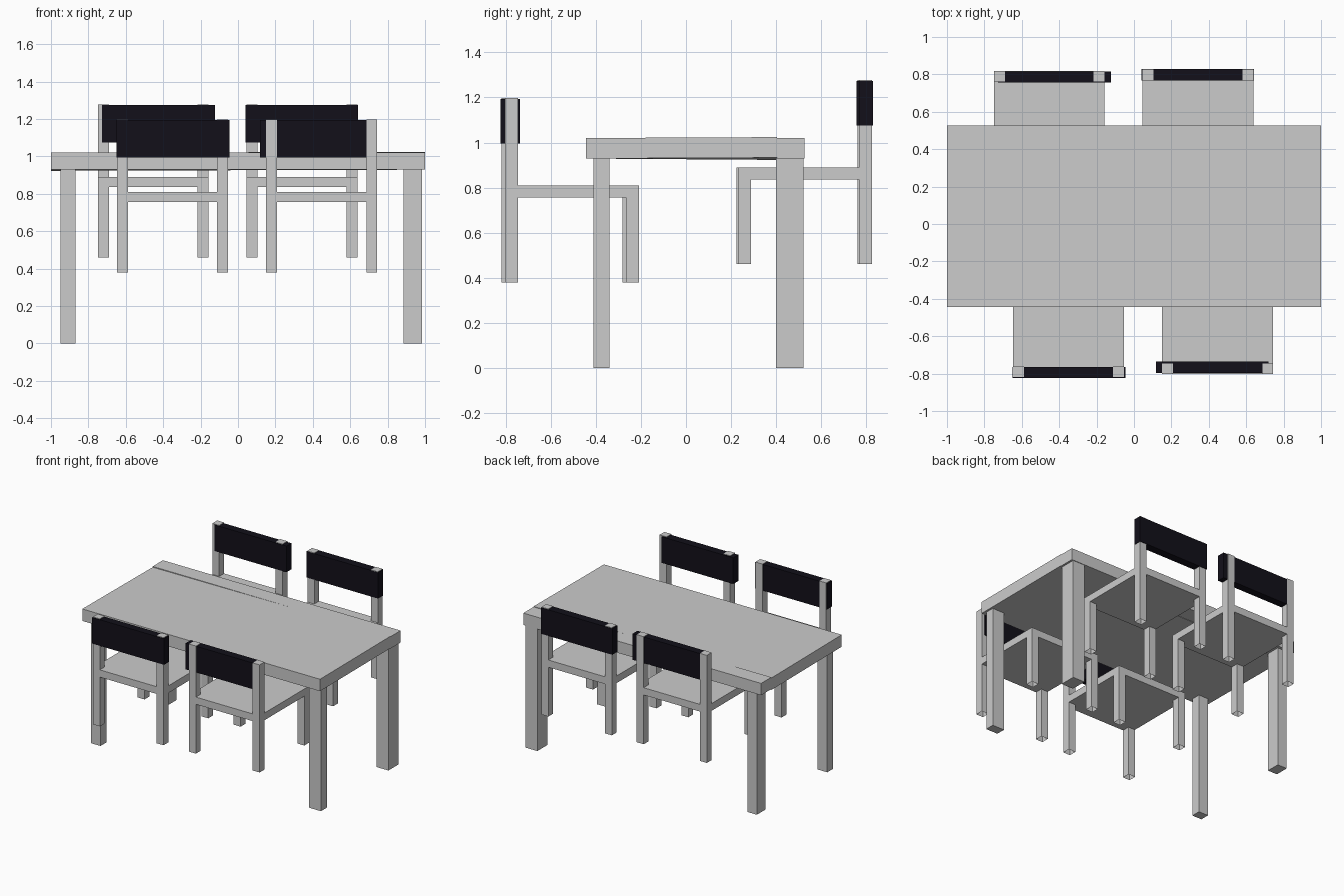
import bpy, bmesh

if "Cube" in bpy.data.objects:
    bpy.data.objects.remove(bpy.data.objects["Cube"])

black = bpy.data.materials.new("black_panel")
black.diffuse_color = (0.006, 0.005, 0.01, 1)
black.use_nodes = True
black.node_tree.nodes["Principled BSDF"].inputs["Base Color"].default_value = black.diffuse_color


def box(name, x, y, z, material=None, open_bottom=False, lift=None):
    """Axis-aligned box from (min, max) pairs; lift(x, y) optionally offsets z."""
    bm = bmesh.new()
    bmesh.ops.create_cube(bm, size=1)
    for v in bm.verts:
        v.co = [r[0] + (c + 0.5) * (r[1] - r[0]) for r, c in zip((x, y, z), v.co)]
        if lift:
            v.co.z += lift(v.co.x, v.co.y)
    if open_bottom:
        bottom = min(bm.faces, key=lambda f: f.calc_center_median().z)
        bmesh.ops.delete(bm, geom=[bottom], context='FACES_ONLY')
    mesh = bpy.data.meshes.new(name)
    bm.to_mesh(mesh)
    bm.free()
    ob = bpy.data.objects.new(name, mesh)
    bpy.context.collection.objects.link(ob)
    if material:
        mesh.materials.append(material)
    return ob


# Table top: a slightly warped main board and a narrow rear plank
def warp(x, y):
    return 0.005 * (x - 0.2) if y > 0 else 0.0


box("table_top_main", (-1, 1), (-0.443, 0.403), (0.929, 1.02), lift=warp)
box("table_top_plank", (-1, 1), (0.403, 0.526), (0.93, 1.02))

# Table legs, each of its own thickness
for name, x, y in [
    ("front_left", (-0.95, -0.87), (-0.41, -0.34)),
    ("front_right", (0.885, 0.985), (-0.41, -0.34)),
    ("back_left", (-0.95, -0.87), (0.40, 0.505)),
    ("back_right", (0.885, 0.985), (0.40, 0.522)),
]:
    box("table_leg_" + name, x, y, (0, 0.932))


def chair(name, x0, width, y_back, facing, z0, panel_x, panel_y):
    """Chair with its rear face at y_back, extending along facing (+1 or -1)."""
    leg, depth = 0.058, 0.595

    def span(a, b):
        return tuple(sorted((y_back + facing * a, y_back + facing * b)))

    box(name + "_seat", (x0, x0 + width), span(0, depth), (z0 + 0.375, z0 + 0.43))
    for side, x in (("left", x0), ("right", x0 + width - leg)):
        xr = (x, x + leg)
        box(f"{name}_{side}_post", xr, span(0, leg), (z0, z0 + 0.818), open_bottom=True)
        box(f"{name}_{side}_leg", xr, span(depth - leg, depth), (z0, z0 + 0.43), open_bottom=True)
    box(name + "_backrest", panel_x, panel_y, (z0 + 0.615, z0 + 0.814), black)


# Chairs: the two at the front sit lower than the two at the back
chair("front_left_chair", -0.647, 0.594, -0.819, 1, 0.38, (-0.65, -0.046), (-0.823, -0.765))
chair("front_right_chair", 0.150, 0.594, -0.803, 1, 0.38, (0.118, 0.72), (-0.797, -0.736))
chair("back_left_chair", -0.749, 0.590, 0.819, -1, 0.46, (-0.727, -0.122), (0.757, 0.815))
chair("back_right_chair", 0.046, 0.592, 0.826, -1, 0.46, (0.04, 0.641), (0.767, 0.829))
